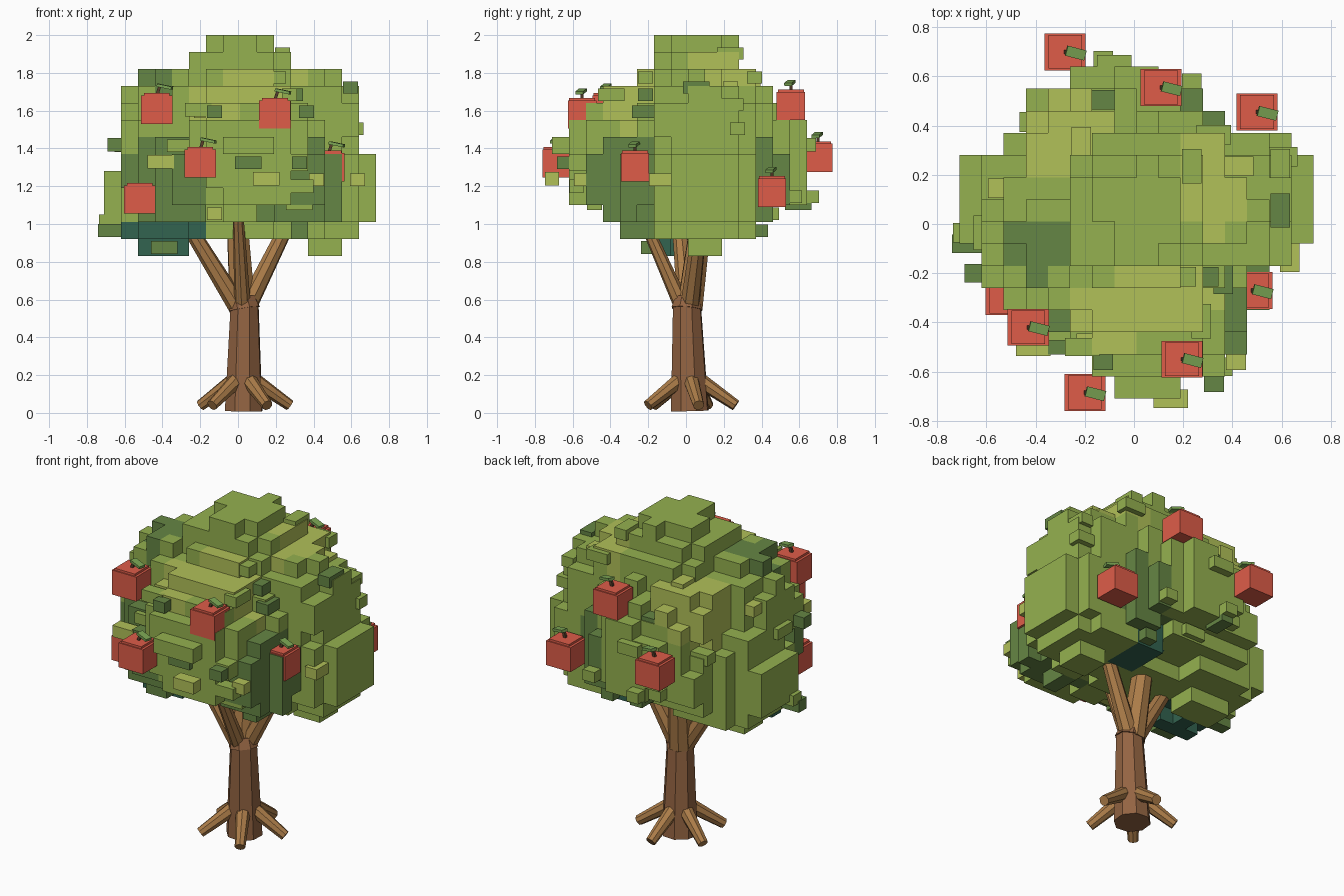
import bpy, bmesh, math, random
from mathutils import Vector, Matrix

if "Cube" in bpy.data.objects:
    bpy.data.objects.remove(bpy.data.objects["Cube"])

random.seed(7)


def material(name, r, g, b):
    m = bpy.data.materials.new(name)
    m.diffuse_color = [((c * 1.1 / 255 + .055) / 1.055) ** 2.4 for c in (r, g, b)] + [1]
    m.use_nodes = True
    m.node_tree.nodes["Principled BSDF"].inputs["Base Color"].default_value = m.diffuse_color
    return m


BARK = material("bark", 134, 91, 60)
WOOD = material("root_wood", 156, 113, 66)
RED = material("apple_red", 202, 84, 66)
STEM = material("stem_brown", 80, 55, 38)
LEAF = material("apple_leaf", 112, 150, 76)
GREENS = [material("leaf_mid", 135, 161, 72), material("leaf_light", 161, 175, 80),
          material("leaf_dark", 92, 122, 62), material("leaf_teal", 46, 90, 72)]


def finish(bm, name, mats):
    me = bpy.data.meshes.new(name)
    bm.to_mesh(me)
    bm.free()
    for m in mats:
        me.materials.append(m)
    ob = bpy.data.objects.new(name, me)
    bpy.context.collection.objects.link(ob)
    return ob


def limb(name, a, b, r1, r2, mat, sides=8):
    a, b = Vector(a), Vector(b)
    bm = bmesh.new()
    rot = (b - a).to_track_quat('Z', 'Y').to_matrix().to_4x4()
    bmesh.ops.create_cone(bm, cap_ends=True, segments=sides, radius1=r1, radius2=r2,
                          depth=(b - a).length, matrix=Matrix.Translation((a + b) / 2) @ rot)
    return finish(bm, name, [mat])


def add_box(bm, c, size, rot=Matrix(), mat=0):
    m = Matrix.Translation(c) @ rot @ Matrix.Diagonal((*size, 1))
    vs = bmesh.ops.create_cube(bm, size=1, matrix=m)['verts']
    for f in {f for v in vs for f in v.link_faces}:
        f.material_index = mat


# trunk, branches and roots
limb("trunk", (.03, .02, .01), (.035, .005, .57), .105, .078, BARK)
limb("trunk_collar", (.035, .005, .55), (.025, .01, .61), .086, .07, BARK)
for i, (end, r) in enumerate([((-.30, -.04, 1.05), .045), ((.29, .08, 1.05), .045),
                              ((0, -.24, 1.06), .036), ((-.01, .09, 1.1), .064)]):
    limb(f"branch_{i + 1}", (.025 + end[0] * .06, .01 + end[1] * .1, .55), end, r + .008, r - .008, WOOD)
for i in range(5):
    t = math.radians(228 + 72 * i)
    d = Vector((math.cos(t), math.sin(t), 0))
    limb(f"root_{i + 1}", Vector((.03, .015, .17)) + d * .06, Vector((.03, .015, .04)) + d * .25,
         .042, .03, WOOD)

# canopy limits: x and y extent of each voxel layer, bottom to top
C, X0, Y0, Z0 = .09, -.71, -.71, .83
LAYERS = [(-.62, .56, -.18, .23), (-.62, .65, -.44, .37), (-.71, .74, -.44, .46), (-.71, .74, -.62, .64),
          (-.71, .74, -.66, .64), (-.66, .74, -.66, .64), (-.66, .65, -.71, .64), (-.71, .65, -.62, .64),
          (-.62, .65, -.53, .55), (-.62, .65, -.44, .46), (-.53, .56, -.26, .37), (-.26, .28, -.17, .28),
          (-.17, .19, -.17, .28)]
# x extent of each row in the top view, from front to back
ROWS = [(-.08, .19), (-.26, .37), (-.35, .46), (-.44, .46), (-.53, .55), (-.62, .55), (-.62, .65),
        (-.71, .74), (-.71, .74), (-.71, .74), (-.71, .74), (-.53, .65), (-.44, .4), (-.44, .25), (-.35, .19)]
# leaf lobes: centre, radius, colour index
LOBES = [((.43, .10, 1.19), .33, 0), ((.35, .08, 1.50), .32, 0), ((-.41, .10, 1.17), .33, 0),
         ((-.33, -.05, 1.51), .31, 0), ((-.36, -.08, 1.62), .21, 2), ((.05, -.40, 1.36), .325, 0),
         ((-.06, .34, 1.32), .33, 0), ((.02, .05, 1.66), .345, 0), ((.31, -.29, 1.23), .27, 2),
         ((-.34, -.29, 1.24), .27, 2), ((.29, .30, 1.22), .24, 2), ((-.28, .31, 1.20), .26, 0),
         ((.03, -.25, 1.52), .315, 1), ((-.22, .28, 1.52), .25, 1), ((.24, .12, 1.70), .23, 1),
         ((-.40, -.12, 1.03), .19, 3), ((.20, .22, 1.05), .17, 3), ((0, 0, 1.32), .41, 0),
         ((.10, .28, 1.5), .23, 0)]

cells = {}
for k, (xa, xb, ya, yb) in enumerate(LAYERS):
    for j, (ra, rb) in enumerate(ROWS):
        for i in range(16):
            p = Vector((X0 + C * (i + .5), Y0 + C * (j + .5), Z0 + C * (k + .5)))
            if not (max(ra, xa) < p.x < min(rb, xb) and ya < p.y < yb):
                continue
            if k == 0 and -.26 < p.x < .28:
                continue
            d, col = min(((p - Vector(c)).length / r, col) for c, r, col in LOBES)
            if d < 1 + random.uniform(-.04, .05):
                cells[i, j, k] = col

bm = bmesh.new()
verts, skin = {}, []
for cell, col in cells.items():
    for a, s in [(a, s) for a in range(3) for s in (1, -1)]:
        n = list(cell)
        n[a] += s
        if tuple(n) in cells:
            continue
        skin.append((cell, a, s))
        b, c = (a + 1) % 3, (a + 2) % 3
        quad = []
        for u, v in ((0, 0), (1, 0), (1, 1), (0, 1))[::s]:
            p = list(cell)
            p[a] += s > 0
            p[b] += u
            p[c] += v
            p = tuple(p)
            if p not in verts:
                verts[p] = bm.verts.new((X0 + C * p[0], Y0 + C * p[1], Z0 + C * p[2]))
            quad.append(verts[p])
        bm.faces.new(quad).material_index = col
# merge flat patches of one colour into larger faces
bmesh.ops.dissolve_limit(bm, angle_limit=.01, verts=bm.verts[:], edges=bm.edges[:], delimit={'MATERIAL'})
finish(bm, "canopy", GREENS)

APPLES = [(-.43, -.42, 1.605), (.195, -.55, 1.58), (-.20, -.685, 1.32), (.48, -.27, 1.30),
          (-.52, -.295, 1.13), (.11, .555, 1.625), (-.28, .70, 1.35), (.50, .455, 1.165)]

# small leaf blocks poking out of the canopy
bm = bmesh.new()
for cell, a, s in random.sample(skin, 48):
    p = Vector((X0, Y0, Z0)) + C * (Vector(cell) + Vector((.5, .5, .5)))
    p[a] += s * C * .42
    if abs(p.x) > .68 or abs(p.y) > .66 or p.z > 1.94 or p.z < .96:
        continue
    if min((p - Vector(q)).length for q in APPLES) < .2:
        continue
    size = (.14, .08, .065) if random.random() < .5 else (.08, .14, .065)
    add_box(bm, p, size, mat=random.choice((0, 0, 1, 2)))
# leaf tips that reach the outline
for p, k in [((-.67, -.08, .965), 2), ((.15, -.71, 1.24), 1), ((-.21, -.5, 1.605), 0), ((-.62, -.2, 1.42), 2),
             ((-.41, -.5, 1.33), 1), ((-.08, .65, 1.42), 0), ((.33, -.58, 1.2), 0), ((-.39, -.2, .875), 2)]:
    add_box(bm, p, (.14, .075, .07), mat=k)
finish(bm, "leaf_blocks", GREENS)

# square apples with lid, stem and leaf
for i, p in enumerate(APPLES):
    p = Vector(p)
    bm = bmesh.new()
    add_box(bm, p, (.167, .15, .15))
    add_box(bm, p + Vector((0, 0, .008)), (.137, .137, .16))
    add_box(bm, p + Vector((.008, 0, .1)), (.016, .016, .05), Matrix.Rotation(.3, 4, 'Y'), 1)
    add_box(bm, p + Vector((.043, -.005, .122)), (.08, .042, .016),
            Matrix.Rotation(-.25, 4, 'Z') @ Matrix.Rotation(.2, 4, 'Y'), 2)
    finish(bm, f"apple_{i + 1}", [RED, STEM, LEAF])
